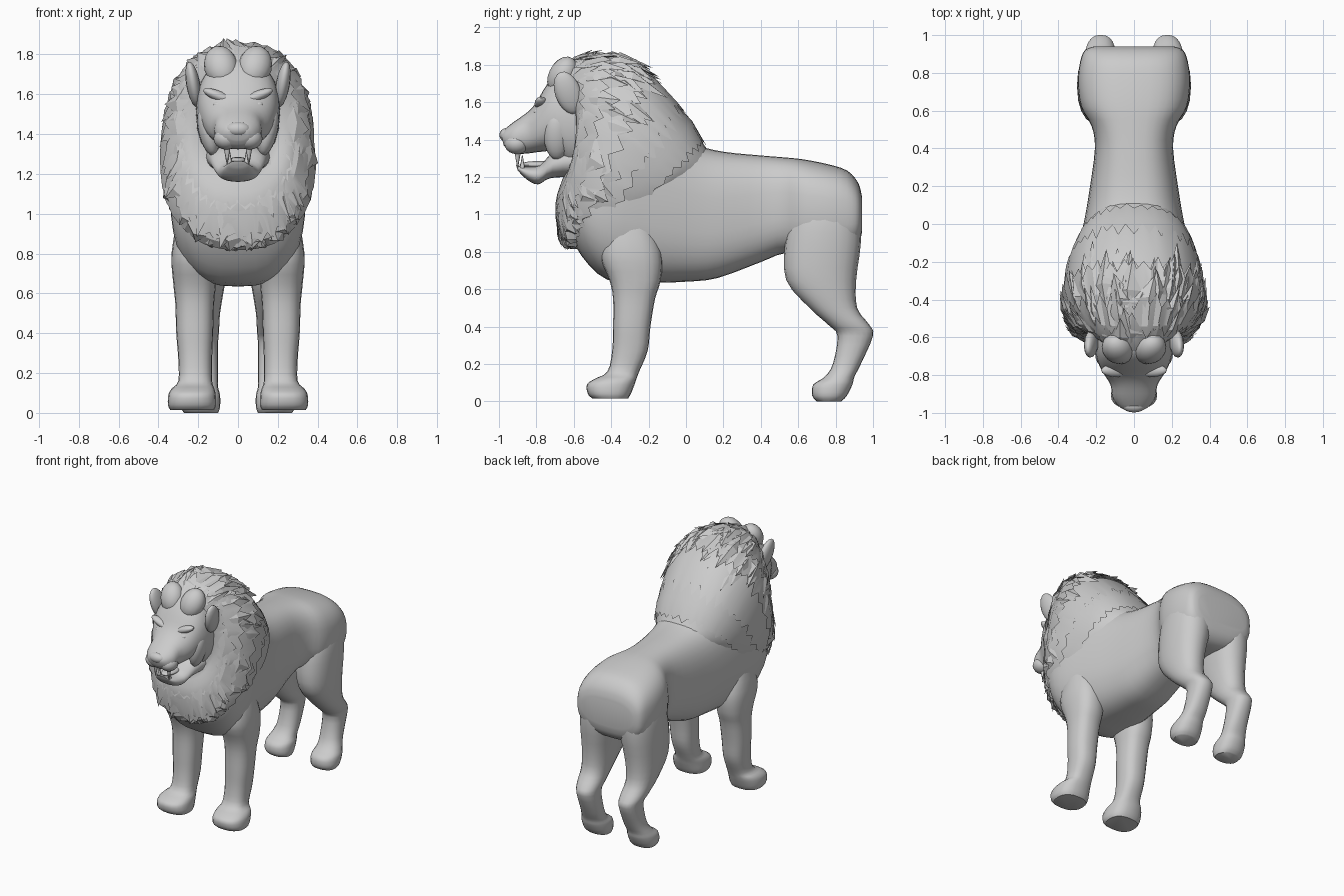
import bpy, bmesh, math, random
from mathutils import Vector, Matrix, Euler

if "Cube" in bpy.data.objects:
    bpy.data.objects.remove(bpy.data.objects["Cube"])

random.seed(4)


def finish(name, bm, mirror=False, angle=45, solid=True):
    if solid:
        bmesh.ops.recalc_face_normals(bm, faces=bm.faces)
    me = bpy.data.meshes.new(name)
    bm.to_mesh(me)
    bm.free()
    me.shade_smooth()
    me.set_sharp_from_angle(angle=math.radians(angle))
    ob = bpy.data.objects.new(name, me)
    bpy.context.collection.objects.link(ob)
    if mirror:
        ob.modifiers.new("mirror", 'MIRROR').use_mirror_merge = False
    return ob


# A ring is (centre, half-axis u, half-axis v)
def body_ring(ty, tz, by, bz, hw):
    return (Vector((0, (ty + by) / 2, (tz + bz) / 2)), Vector((hw, 0, 0)),
            Vector((0, (ty - by) / 2, (tz - bz) / 2)))


def leg_ring(z, y0, y1, x0, x1):
    return (Vector(((x0 + x1) / 2, (y0 + y1) / 2, z)), Vector(((x1 - x0) / 2, 0, 0)),
            Vector((0, (y1 - y0) / 2, 0)))


def blend(rings, t):
    """Catmull-Rom interpolation between rings."""
    last = len(rings) - 1
    t = max(0, min(last, t))
    i = min(int(t), last - 1)
    f = t - i
    q = [rings[max(0, min(last, i + k))] for k in (-1, 0, 1, 2)]
    return [0.5 * (2 * b + (c - a) * f + (2 * a - 5 * b + 4 * c - d) * f * f
                   + (3 * b - a - 3 * c + d) * f ** 3) for a, b, c, d in zip(*q)]


def on_loft(rings, t, ang, p, scale=1.0, bow=0.0):
    """Point on a loft; bow pulls the sides of the front rings backwards."""
    c, u, v = blend(rings, t)
    s = lambda w: math.copysign(abs(w) ** (2 / p), w)
    back = Vector((0, bow * math.cos(ang) ** 2 * max(0, 1 - t / 4), 0))
    return c + (u * s(math.cos(ang)) + v * s(math.sin(ang))) * scale + back


def loft(name, rings, n=24, p=2.3, steps=3, mirror=False, scale=1.0, bow=0.0):
    bm = bmesh.new()
    rows = []
    for k in range((len(rings) - 1) * steps + 1):
        rows.append([bm.verts.new(on_loft(rings, k / steps, 2 * math.pi * j / n, p, scale, bow))
                     for j in range(n)])
    for a, b in zip(rows, rows[1:]):
        for j in range(n):
            bm.faces.new((a[j], a[(j + 1) % n], b[(j + 1) % n], b[j]))
    bm.faces.new(rows[0])
    bm.faces.new(rows[-1])
    return finish(name, bm, mirror)


def blob(name, loc, size, rot=(0, 0, 0), mirror=True):
    bm = bmesh.new()
    m = Matrix.LocRotScale(Vector(loc), Euler([math.radians(a) for a in rot]), Vector(size))
    bmesh.ops.create_uvsphere(bm, u_segments=16, v_segments=10, radius=1, matrix=m)
    return finish(name, bm, mirror)


def tooth(name, loc, r, h, up):
    bm = bmesh.new()
    m = Matrix.Translation(loc) @ Matrix.Rotation(0 if up else math.pi, 4, 'X')
    bmesh.ops.create_cone(bm, cap_ends=True, segments=8, radius1=r, radius2=0.002, depth=h, matrix=m)
    return finish(name, bm, True)


# Torso
loft("torso", [body_ring(*r) for r in (
    (-.62, 1.3, -.65, .95, .2), (-.5, 1.5, -.56, .78, .315), (-.35, 1.58, -.42, .65, .34),
    (-.15, 1.48, -.2, .635, .305), (.05, 1.375, 0, .64, .262), (.2, 1.335, .17, .66, .235),
    (.4, 1.315, .4, .745, .207), (.52, 1.305, .52, .79, .225), (.62, 1.295, .62, .77, .28),
    (.75, 1.27, .75, .77, .297), (.86, 1.235, .86, .78, .285), (.92, 1.17, .92, .83, .26),
    (.94, 1.1, .94, .9, .21))], n=36, p=2.7)

# Legs
loft("hind_leg", [leg_ring(*r) for r in (
    (1.15, .66, .86, .08, .24), (1.0, .57, .925, .03, .29), (.85, .53, .935, .03, .302),
    (.65, .535, .91, .065, .295), (.5, .66, .915, .09, .28), (.41, .76, .98, .095, .265),
    (.35, .81, 1.0, .1, .25), (.2, .785, .935, .1, .255), (.13, .74, .9, .1, .275),
    (.09, .68, .89, .09, .29), (.03, .675, .86, .09, .29), (0, .7, .83, .1, .27))],
    n=20, p=2.3, mirror=True)
loft("front_leg", [leg_ring(*r) for r in (
    (1.0, -.4, -.2, .1, .3), (.8, -.46, -.13, .1, .334), (.65, -.41, -.135, .11, .325),
    (.55, -.39, -.165, .12, .315), (.4, -.39, -.19, .125, .31), (.27, -.395, -.205, .13, .3),
    (.16, -.42, -.25, .13, .3), (.12, -.49, -.265, .118, .335), (.09, -.53, -.275, .112, .35),
    (.04, -.525, -.295, .11, .352), (.015, -.5, -.31, .12, .34))],
    n=20, p=2.5, mirror=True)

# Head and open jaw
loft("head", [body_ring(*r) for r in (
    (-.5, 1.78, -.5, 1.25, .21), (-.66, 1.78, -.62, 1.24, .21), (-.74, 1.7, -.7, 1.33, .195),
    (-.8, 1.6, -.77, 1.335, .165), (-.85, 1.545, -.85, 1.325, .125), (-.92, 1.495, -.91, 1.325, .115),
    (-.97, 1.455, -.95, 1.34, .085), (-.99, 1.43, -.975, 1.37, .05))], p=2.3)
loft("jaw", [body_ring(*r) for r in (
    (-.55, 1.38, -.55, 1.2, .17), (-.7, 1.34, -.72, 1.195, .14), (-.78, 1.265, -.79, 1.16, .105),
    (-.86, 1.255, -.85, 1.185, .08), (-.91, 1.265, -.9, 1.235, .045))], p=2.2)
blob("tongue", (0, -.79, 1.265), (.05, .1, .02), mirror=False)
blob("nose", (0, -.962, 1.425), (.062, .036, .036), (-25, 0, 0), mirror=False)
blob("muzzle_pad", (.058, -.905, 1.378), (.065, .066, .056))
blob("cheek", (.15, -.69, 1.42), (.05, .07, .13), (0, 12, 0))
blob("brow", (.095, -.775, 1.59), (.085, .035, .026), (0, -22, 0))
blob("eye", (.098, -.795, 1.545), (.03, .022, .018), (0, -15, 0))
blob("ear", (.225, -.63, 1.65), (.035, .07, .12), (20, 10, 0))
blob("forehead_hair", (.085, -.66, 1.74), (.085, .075, .11), (-25, 15, 0))

tooth("upper_fang", (.055, -.9, 1.29), .017, .085, False)
tooth("lower_fang", (.042, -.875, 1.28), .014, .07, True)

# Mane core, tucking into the torso at its rear edge
mane = [body_ring(*r) for r in (
    (-.69, 1.76, -.66, 1.18, .2), (-.59, 1.83, -.7, 1.04, .285), (-.41, 1.85, -.67, .87, .355),
    (-.2, 1.755, -.6, .84, .375), (0, 1.54, -.5, .85, .345), (.09, 1.4, -.42, .87, .313),
    (.14, 1.33, -.38, .9, .27))]
P, BOW = 2.4, .09
loft("mane_core", mane, n=32, p=P, scale=.97, bow=BOW)

# Overlapping mane layers with ragged edges
for k, (t0, t1) in enumerate(((0, 1.1), (.6, 2.0), (1.5, 2.9), (2.4, 3.9), (3.4, 5.1))):
    bm, n, rows = bmesh.new(), 72, []
    for f, s in ((0, .98), (.5, 1.005), (1, 1.03 if k < 3 else 1.015)):
        row = []
        for j in range(n):
            t = t0 + (t1 - t0) * f
            ang = 2 * math.pi * j / n
            if f == 1:
                t += random.uniform(.05, .25) if j % 2 else -random.uniform(.05, .25)
                s += random.uniform(-.006, .006)
                s = max(.99, min(1.05, s))
            row.append(bm.verts.new(on_loft(mane, t, ang, P, s, BOW)))
        rows.append(row)
    for a, b in zip(rows, rows[1:]):
        for j in range(n):
            bm.faces.new((a[j], b[j], b[(j + 1) % n], a[(j + 1) % n]))
    finish(f"mane_layer_{k + 1}", bm, angle=25, solid=False)

# Loose locks lying over the front of the mane
bm = bmesh.new()
for _ in range(120):
    t = random.uniform(.1, 1.0) ** .8 * 2.4
    a = random.uniform(0, 2 * math.pi)
    da, ln, lift = random.uniform(.08, .18), random.uniform(.8, 1.5), random.uniform(1.03, 1.08)
    at = lambda dt, d, s: bm.verts.new(on_loft(mane, t + dt * ln, a + d, P, s, BOW))
    root, left, right = at(0, 0, .99), at(.4, -da, 1.0), at(.4, da, 1.0)
    ridge, tip = at(.4, 0, lift - .015), at(1, random.uniform(-.08, .08), lift)
    for f in ((root, left, ridge), (root, ridge, right), (left, tip, ridge), (ridge, tip, right)):
        bm.faces.new(f)
finish("mane_locks", bm, angle=25, solid=False)
